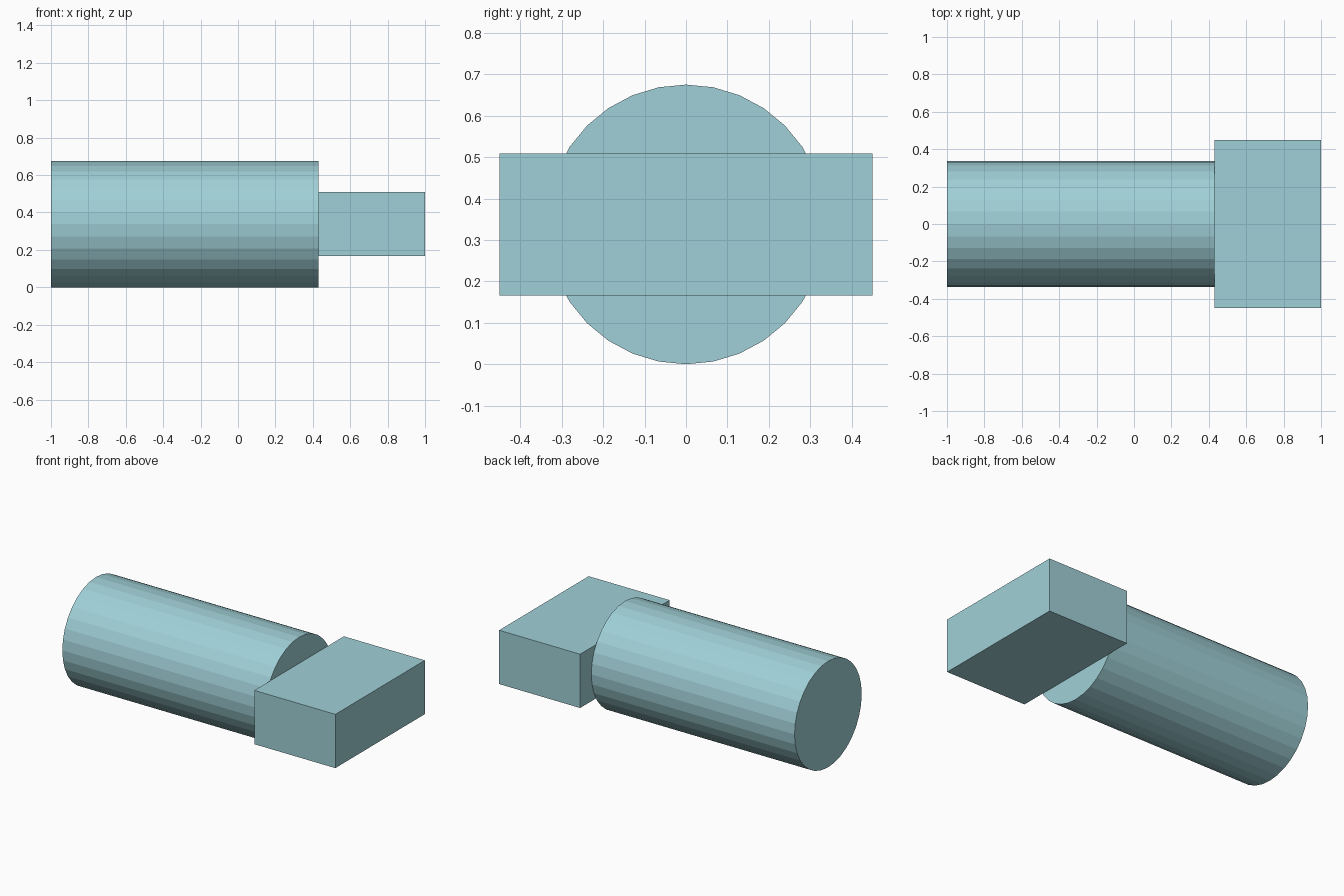
import bpy, math
from mathutils import Matrix

if "Cube" in bpy.data.objects:
    bpy.data.objects.remove(bpy.data.objects["Cube"])

RADIUS = 0.3375
JOIN_X = 0.43          # where the shaft meets the block

blue = bpy.data.materials.new("pale_teal")
blue.diffuse_color = (0.35, 0.63, 0.68, 1.0)
blue.use_nodes = True
blue.node_tree.nodes["Principled BSDF"].inputs["Base Color"].default_value = blue.diffuse_color


def finish(name):
    obj = bpy.context.object
    obj.name = obj.data.name = name
    obj.data.materials.append(blue)
    return obj


# Round shaft: 32 flat sides, lying along x
length = JOIN_X + 1.0
bpy.ops.mesh.primitive_cylinder_add(vertices=32, radius=RADIUS, depth=length)
shaft = finish("shaft")
shaft.data.transform(Matrix.Rotation(math.pi / 2, 4, 'Y'))
shaft.location = (JOIN_X - length / 2, 0, RADIUS)

# Rectangular block on the end of the shaft
width = 1.0 - JOIN_X
bpy.ops.mesh.primitive_cube_add(size=1)
block = finish("end_block")
block.data.transform(Matrix.Diagonal((width, 0.90, 0.342, 1)))
block.location = (JOIN_X + width / 2, 0, RADIUS)
